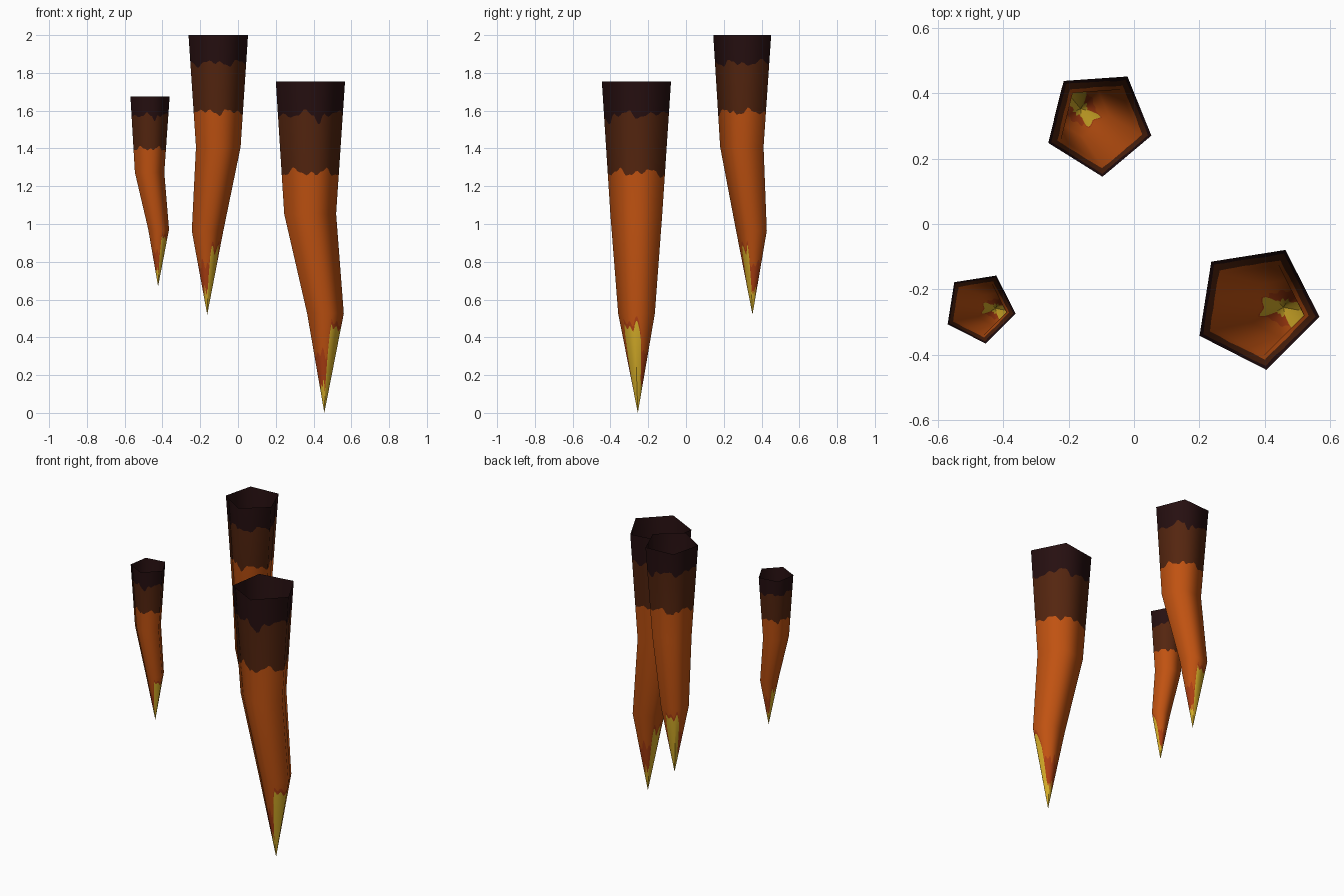
import bpy, math
from mathutils import Vector

if "Cube" in bpy.data.objects:
    bpy.data.objects.remove(bpy.data.objects["Cube"])


def srgb(r, g, b):
    return tuple((c / 255 / 12.92 if c < 10 else ((c / 255 + .055) / 1.055) ** 2.4)
                 for c in (r, g, b)) + (1.0,)


def material(name, rgb):
    m = bpy.data.materials.new(name)
    m.diffuse_color = srgb(*rgb)
    m.use_nodes = True
    m.node_tree.nodes["Principled BSDF"].inputs["Base Color"].default_value = m.diffuse_color
    return m


MATS = [material("charred_brown", (38, 15, 16)), material("dark_brown", (84, 37, 15)),
        material("burnt_orange", (192, 82, 17)), material("ember_red", (172, 62, 18)),
        material("golden_yellow", (212, 172, 40))]

SUB = 14                  # columns per flat side
COLS = 5 * SUB
BENDS = [0, .4, .7, 1]    # bend rings, as fraction of length from the top
SCALE = [1, .75, .53, 0]  # radius at each ring


def lobe(deg, centre, half, soft):
    d = abs((deg - centre + 180) % 360 - 180)
    k = min(1, max(0, (half + soft - d) / soft))
    return k * k * (3 - 2 * k)


def wave(a, s):
    # irregular wavy edge with a small drip
    return (.007 * math.sin(5 * a + s) + .006 * math.sin(9 * a + 2.1 * s)
            + .004 * math.sin(17 * a + s))


def rows(col):
    # heights of the colour borders and bend rings down one column
    a = 2 * math.pi * col / COLS
    deg = math.degrees(a)
    n = .04 * math.sin(11 * a) + .03 * math.sin(7 * a + 1)
    yellow = .28 + .58 * lobe(deg, -14, 36, 22) + .5 * lobe(deg, 184, 20, 18) + n
    red = max(yellow + .05, .6 + n)
    return [0, .1 + wave(a, 0) + .02 * lobe(deg, -60, 3, 9), .275 + wave(a, 2),
            .4, .7, 1 - .3 * min(red, .97), 1 - .3 * yellow]


ROW_MATS = [0, 1, 2, 2, 2, 3, 4]


def spike(name, radius, angle, top, tip, centres):
    rings = [Vector((x, y, top + (tip - top) * t)) for t, (x, y) in zip(BENDS, centres)]
    corners = [Vector((math.cos(a), math.sin(a), 0)) for a in
               (math.radians(angle + 72 * i) for i in range(6))]

    def seg_slope(s, d):
        p, q = rings[s], rings[s + 1]
        dz = q.z - p.z
        return -(radius * (SCALE[s + 1] - SCALE[s]) + d.dot(q - p)) / dz

    def ring_slope(i, d):
        return (seg_slope(max(i - 1, 0), d) + seg_slope(min(i, 2), d)) / 2

    verts, normals, faces, mats = [], [], [], []
    for c in range(COLS):
        side, f = divmod(c, SUB)
        flat = corners[side].lerp(corners[side + 1], f / SUB)
        d = flat.normalized()
        for t in rows(c):
            s = 0 if t < .4 else 1 if t < .7 else 2
            k = (t - BENDS[s]) / (BENDS[s + 1] - BENDS[s])
            r = radius * (SCALE[s] + (SCALE[s + 1] - SCALE[s]) * k)
            verts.append(rings[s].lerp(rings[s + 1], k) + flat * r)
            nz = ring_slope(s, d) * (1 - k) + ring_slope(s + 1, d) * k
            normals.append(Vector((d.x, d.y, nz)).normalized())
    verts.append(rings[3])
    normals.append(Vector((0, 0, -1)))
    n = len(ROW_MATS)
    for c in range(COLS):
        a, b = c * n, (c + 1) % COLS * n
        for i in range(n - 1):
            faces.append((a + i, a + i + 1, b + i + 1, b + i))
        faces.append((a + n - 1, len(verts) - 1, b + n - 1))
        mats += ROW_MATS
    me = bpy.data.meshes.new(name)
    me.from_pydata(verts, [], faces)
    for m in MATS:
        me.materials.append(m)
    for p, m in zip(me.polygons, mats):
        p.material_index = m
        p.use_smooth = True
    # soft shading across the five flat sides
    loop_normals = []
    for p in me.polygons:
        for v in p.vertices:
            loop_normals.append(p.normal if v == len(verts) - 1 else normals[v])
    me.normals_split_custom_set(loop_normals)
    bpy.context.collection.objects.link(bpy.data.objects.new(name, me))


# three hanging spikes, open at the top
spike("large_spike", .195, -9, 1.755, 0,
      [(.374, -.253), (.375, -.256), (.458, -.257), (.457, -.255)])
spike("tall_spike", .166, 130, 2.0, .52,
      [(-.108, .31), (-.107, .305), (-.163, .353), (-.163, .352)])
spike("small_spike", .1105, -9, 1.675, .67,
      [(-.471, -.256), (-.472, -.257), (-.423, -.259), (-.423, -.258)])
